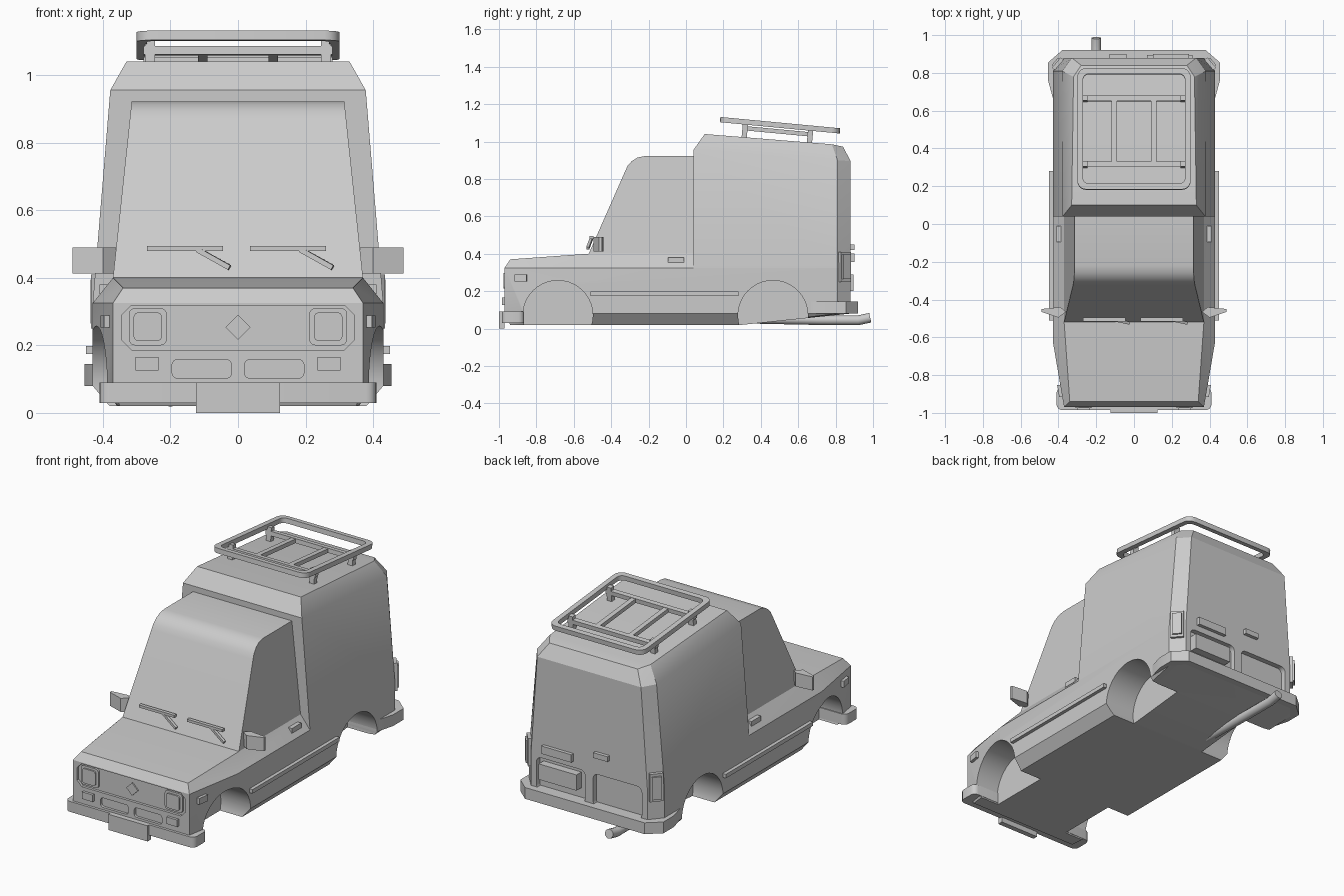
import bpy, bmesh, math
from mathutils import Matrix, Vector

cube = bpy.data.objects.get("Cube")
if cube:
    bpy.data.objects.remove(cube)

grey = bpy.data.materials.new("plain grey")
grey.use_nodes = True
grey.diffuse_color = (0.6, 0.6, 0.6, 1)
for node in grey.node_tree.nodes:
    if node.type == 'BSDF_PRINCIPLED':
        node.inputs["Base Color"].default_value = (0.6, 0.6, 0.6, 1)

SIDES = (("left", 1), ("right", -1))


def activate(obj):
    bpy.ops.object.select_all(action='DESELECT')
    obj.select_set(True)
    bpy.context.view_layer.objects.active = obj


def hull(name, pts, mirror=False):
    """Convex solid around points, optionally mirrored across x."""
    pts = list(pts)
    if mirror:
        pts += [(-x, y, z) for x, y, z in pts]
    bm = bmesh.new()
    for p in pts:
        bm.verts.new(p)
    out = bmesh.ops.convex_hull(bm, input=bm.verts)
    loose = [v for v in bm.verts if not v.link_faces]
    bmesh.ops.delete(bm, geom=loose, context='VERTS')
    bmesh.ops.dissolve_limit(bm, angle_limit=0.01, verts=bm.verts, edges=bm.edges)
    bmesh.ops.recalc_face_normals(bm, faces=bm.faces)
    mesh = bpy.data.meshes.new(name)
    bm.to_mesh(mesh)
    bm.free()
    mesh.materials.append(grey)
    obj = bpy.data.objects.new(name, mesh)
    bpy.context.collection.objects.link(obj)
    activate(obj)
    bpy.ops.object.shade_smooth_by_angle(angle=math.radians(25))
    return obj


def box(name, x, y, z):
    return hull(name, [(a, b, c) for a in x for b in y for c in z])


def prism(name, outline, axis, lo, hi):
    """Convex outline extruded along an axis."""
    place = {'x': lambda u, v, d: (d, u, v),
             'y': lambda u, v, d: (u, d, v),
             'z': lambda u, v, d: (u, v, d)}[axis]
    return hull(name, [place(u, v, d) for u, v in outline for d in (lo, hi)])


def rounded(cu, cv, w, h, r, steps=4):
    """Rounded rectangle outline; w and h are half sizes."""
    pts = []
    for i, (su, sv) in enumerate(((1, 1), (-1, 1), (-1, -1), (1, -1))):
        for k in range(steps + 1):
            a = math.pi / 2 * (i + k / steps)
            pts.append((cu + su * (w - r) + r * math.cos(a), cv + sv * (h - r) + r * math.sin(a)))
    return pts


def circle(cu, cv, r, n=40):
    return [(cu + r * math.cos(math.tau * k / n), cv + r * math.sin(math.tau * k / n)) for k in range(n)]


def cut(obj, cutter):
    mod = obj.modifiers.new("cut", 'BOOLEAN')
    mod.operation, mod.object, mod.solver = 'DIFFERENCE', cutter, 'EXACT'
    activate(obj)
    bpy.ops.object.modifier_apply(modifier=mod.name)
    bpy.data.objects.remove(cutter)
    activate(obj)
    bpy.ops.object.shade_smooth_by_angle(angle=math.radians(25))


def bar(name, p, q, w, h):
    """Rectangular bar running between two points."""
    p, q = Vector(p), Vector(q)
    obj = box(name, (-w / 2, w / 2), (0, (q - p).length), (-h / 2, h / 2))
    d = (q - p).normalized()
    side = d.cross(Vector((0, 0, 1))).normalized()
    up = side.cross(d)
    obj.data.transform(Matrix.Translation(p) @ Matrix((side, d, up)).transposed().to_4x4())
    return obj


# Main body shells
body = hull("lower_body", [
    (.37, -.97, .325), (.43, -.62, .325), (.43, .81, .325), (.37, .88, .325),
    (.37, -.97, .08), (.43, -.62, .08), (.43, .81, .08), (.37, .88, .08),
    (.35, -.94, .02), (.38, -.62, .02), (.38, .3, .02)], True)
hull("hood_and_sill", [
    (.37, -.97, .325), (.43, -.62, .325), (.43, .06, .325),
    (.34, -.94, .37), (.37, -.52, .40), (.37, .06, .40)], True)
cab = [(-.52, .40), (-.326, .84), (-.312, .87), (-.29, .895), (-.26, .914), (-.22, .922),
       (.06, .922), (.06, .40)]
hull("cab", [(.37 - (z - .4) * .106, y, z) for y, z in cab], True)
hull("cargo_box", [
    (.43, .04, .325), (.43, .81, .325), (.37, .88, .325),
    (.378, .04, .955), (.38, .81, .90), (.33, .88, .895),
    (.33, .10, 1.04), (.32, .78, .985), (.28, .84, .972)], True)

# Wheel arches
for s in (1, -1):
    for y in (-.685, .465):
        cut(body, prism("arch_cutter", circle(y, .07, .187), 'x', s * .24, s * .6))

# Recesses in the nose and tail
cut(body, prism("grille_cutter", rounded(0, .252, .345, .066, .03, 1), 'y', -1.1, -.955))
for s in (1, -1):
    cut(body, prism("intake_cutter", rounded(s * .107, .13, .088, .027, .015), 'y', -1.1, -.955))
    cut(body, prism("tail_cutter", rounded(s * .18, .225, .155, .095, .03), 'y', .85, 1.1))

# Nose details
prism("nose_diamond", [(0, .29), (.037, .253), (0, .216), (-.037, .253)], 'y', -.963, -.95)
for side, s in SIDES:
    prism(side + "_headlight", rounded(s * .267, .255, .056, .055, .018), 'y', -.967, -.95)
    prism(side + "_headlight_lens", rounded(s * .267, .255, .042, .042, .014), 'y', -.975, -.95)
    box(side + "_fog_lamp", (s * .235, s * .303), (-.985, -.96), (.125, .165))

# Bumpers
prism("front_bumper", rounded(0, -.925, .41, .06, .03), 'z', .03, .09)
box("front_plate", (-.125, .125), (-1, -.97), (0, .09))
hull("rear_bumper", [(x, y, z) for z in (.08, .145)
                     for x, y in ((.425, .65), (.455, .76), (.455, .855), (.38, .92))], True)

# Side fittings
for side, s in SIDES:
    box(side + "_side_trim", (s * .42, s * .45), (-.51, .28), (.175, .198))
    box(side + "_door_handle", (s * .38, s * .41), (-.095, -.01), (.352, .38))
    bar(side + "_side_marker", (s * .386, -.915, .27), (s * .397, -.852, .27), .02, .036)
    hull(side + "_mirror", [(s * x, y, z) for x, y in
                            ((.36, -.465), (.40, -.495), (.49, -.465), (.49, -.45), (.39, -.44))
                            for z in (.412, .49)])
    # Corner tail lamps sit on the chamfered rear edge
    for label, w, lo, hi, t in (("_tail_lamp", .036, .25, .41, .025), ("_tail_lens", .026, .265, .395, .035)):
        mid, along, out = Vector((.40, .845)), Vector((-.65, .76)), Vector((.76, .65))
        corners = [mid + along * a * w + out * b for a in (-1, 1) for b in (-.03, t - .01)]
        hull(side + label, [(s * c.x, c.y, z) for c in corners for z in (lo, hi)])

# Windscreen wipers
for side, x in (("right", -.27), ("left", .035)):
    bar(side + "_wiper_blade", (x, -.505, .487), (x + .225, -.505, .487), .02, .015)
    bar(side + "_wiper_arm", (x + .15, -.505, .483), (x + .245, -.525, .43), .015, .015)

# Rear door fittings
box("rear_plate", (.07, .31), (.84, .895), (.2, .29))
box("rear_plate_lamp", (.1, .29), (.87, .90), (.355, .4))
box("rear_handle", (-.13, -.04), (.87, .90), (.42, .45))

# Exhaust pipe
curve = bpy.data.curves.new("exhaust_pipe", 'CURVE')
curve.dimensions, curve.bevel_depth, curve.bevel_resolution = '3D', .026, 4
curve.use_fill_caps = True
path = curve.splines.new('POLY')
path.points.add(3)
for point, (y, z) in zip(path.points, ((.38, .052), (.72, .045), (.92, .044), (.985, .058))):
    point.co = (-.2, y, z, 1)
curve.materials.append(grey)
pipe = bpy.data.objects.new("exhaust_pipe", curve)
bpy.context.collection.objects.link(pipe)

# Roof rack, built flat and tilted to follow the roof
rack = [prism("rack_frame", rounded(0, 0, .30, .322, .045), 'z', -.014, .014)]
cut(rack[0], prism("rack_cutter", rounded(0, 0, .27, .292, .03), 'z', -.1, .1))
for label, y in (("front", -.185), ("rear", .165)):
    rack.append(box(label + "_rack_crossbar", (-.28, .28), (y - .014, y + .014), (-.045, -.02)))
    for side, s in SIDES:
        rack.append(box(f"{label}_{side}_rack_leg", (s * .245, s * .275),
                        (y - .014, y + .014), (-.095, 0)))
for side, s in SIDES:
    rack.append(box(side + "_rack_slat", (s * .09, s * .118), (-.18, .16), (-.045, -.022)))
tilt = Matrix.Translation((0, .503, 1.087)) @ Matrix.Rotation(-.094, 4, 'X')
for part in rack:
    part.data.transform(tilt)
